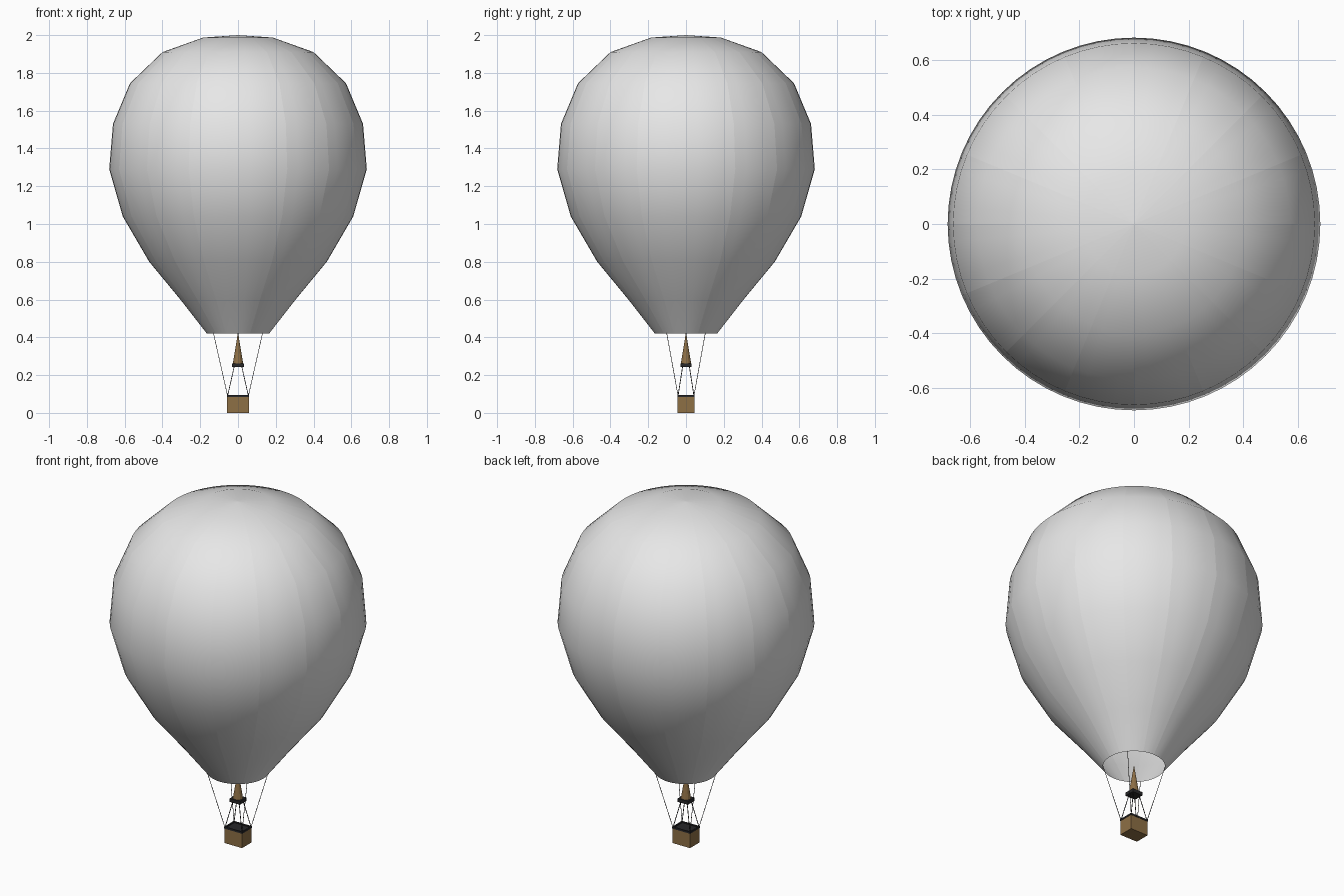
import bpy, bmesh, math
from mathutils import Vector

cube = bpy.data.objects.get("Cube")
if cube:
    bpy.data.objects.remove(cube, do_unlink=True)


def material(name, rgb):
    m = bpy.data.materials.new(name)
    m.use_nodes = True
    m.diffuse_color = (*rgb, 1)
    m.node_tree.nodes["Principled BSDF"].inputs["Base Color"].default_value = (*rgb, 1)
    return m


FABRIC = material("pale_grey_fabric", (0.8, 0.8, 0.8))
WICKER = material("brown_wicker", (0.27, 0.16, 0.06))
BLACK = material("charcoal", (0.02, 0.02, 0.022))


def finish(bm, name, *mats):
    mesh = bpy.data.meshes.new(name)
    bm.to_mesh(mesh)
    bm.free()
    for m in mats:
        mesh.materials.append(m)
    obj = bpy.data.objects.new(name, mesh)
    bpy.context.collection.objects.link(obj)
    return obj


def box(name, size, centre, mat):
    bm = bmesh.new()
    bmesh.ops.create_cube(bm, size=1)
    bmesh.ops.scale(bm, vec=size, verts=bm.verts)
    bmesh.ops.translate(bm, vec=centre, verts=bm.verts)
    return finish(bm, name, mat)


def rod(name, a, b, radius, mat):
    a, b = Vector(a), Vector(b)
    bm = bmesh.new()
    bmesh.ops.create_cone(bm, segments=6, radius1=radius, radius2=radius,
                          depth=(b - a).length, cap_ends=True)
    turn = (b - a).to_track_quat('Z', 'Y').to_matrix()
    bmesh.ops.rotate(bm, matrix=turn, verts=bm.verts)
    bmesh.ops.translate(bm, vec=(a + b) / 2, verts=bm.verts)
    return finish(bm, name, mat)


# Envelope: a lathed profile, smooth inside each gore and creased at the seams
PROFILE = [(0.165, 0.42), (0.305, 0.6), (0.47, 0.8), (0.61, 1.04), (0.682, 1.29),
           (0.662, 1.53), (0.572, 1.745), (0.4, 1.91), (0.185, 1.987)]
GORES, STEPS = 16, 4
SIDES = GORES * STEPS
bm = bmesh.new()
rings = []
for r, z in PROFILE:
    angles = [math.tau * i / SIDES for i in range(SIDES)]
    rings.append([bm.verts.new((r * math.cos(t), r * math.sin(t), z)) for t in angles])
crown = bm.verts.new((0, 0, 2))
for i in range(SIDES):
    j = (i + 1) % SIDES
    for low, high in zip(rings, rings[1:]):
        bm.faces.new((low[i], low[j], high[j], high[i]))
    bm.faces.new((rings[-1][i], rings[-1][j], crown))
for f in bm.faces:
    f.smooth = True
for i in range(0, SIDES, STEPS):
    seam = [ring[i] for ring in rings] + [crown]
    for a, b in zip(seam, seam[1:]):
        bm.edges.get((a, b)).smooth = False
finish(bm, "envelope", FABRIC)

# Basket with a dark floor pad and a dark rim
W, D, TOP = 0.057, 0.044, 0.095
box("basket", (2 * W, 2 * D, 0.086), (0, 0, 0.043), WICKER)
box("basket_lining", (2 * W - 0.01, 2 * D - 0.01, 0.004), (0, 0, 0.087), BLACK)
for s, side in ((1, "left"), (-1, "right")):
    box(f"rim_{side}", (0.008, 2 * D + 0.004, 0.01), (s * (W - 0.002), 0, TOP - 0.005), BLACK)
for s, side in ((-1, "front"), (1, "back")):
    box(f"rim_{side}", (2 * W + 0.004, 0.008, 0.01), (0, s * (D - 0.002), TOP - 0.005), BLACK)

# Burner and flame
box("burner", (0.066, 0.06, 0.02), (0, 0, 0.252), BLACK)
bm = bmesh.new()
bmesh.ops.create_cone(bm, segments=12, radius1=0.027, radius2=0, depth=0.165, cap_ends=True)
bmesh.ops.translate(bm, vec=(0, 0, 0.345), verts=bm.verts)
finish(bm, "flame", WICKER)

# Ropes to the envelope mouth and struts to the burner, one of each per corner
for sx, lr in ((1, "left"), (-1, "right")):
    for sy, fb in ((-1, "front"), (1, "back")):
        corner = (sx * (W - 0.002), sy * (D - 0.002), TOP - 0.005)
        rod(f"rope_{fb}_{lr}", corner, (sx * 0.13, sy * 0.102, 0.422), 0.0015, BLACK)
        rod(f"strut_{fb}_{lr}", corner, (sx * 0.02, sy * 0.018, 0.245), 0.002, BLACK)
